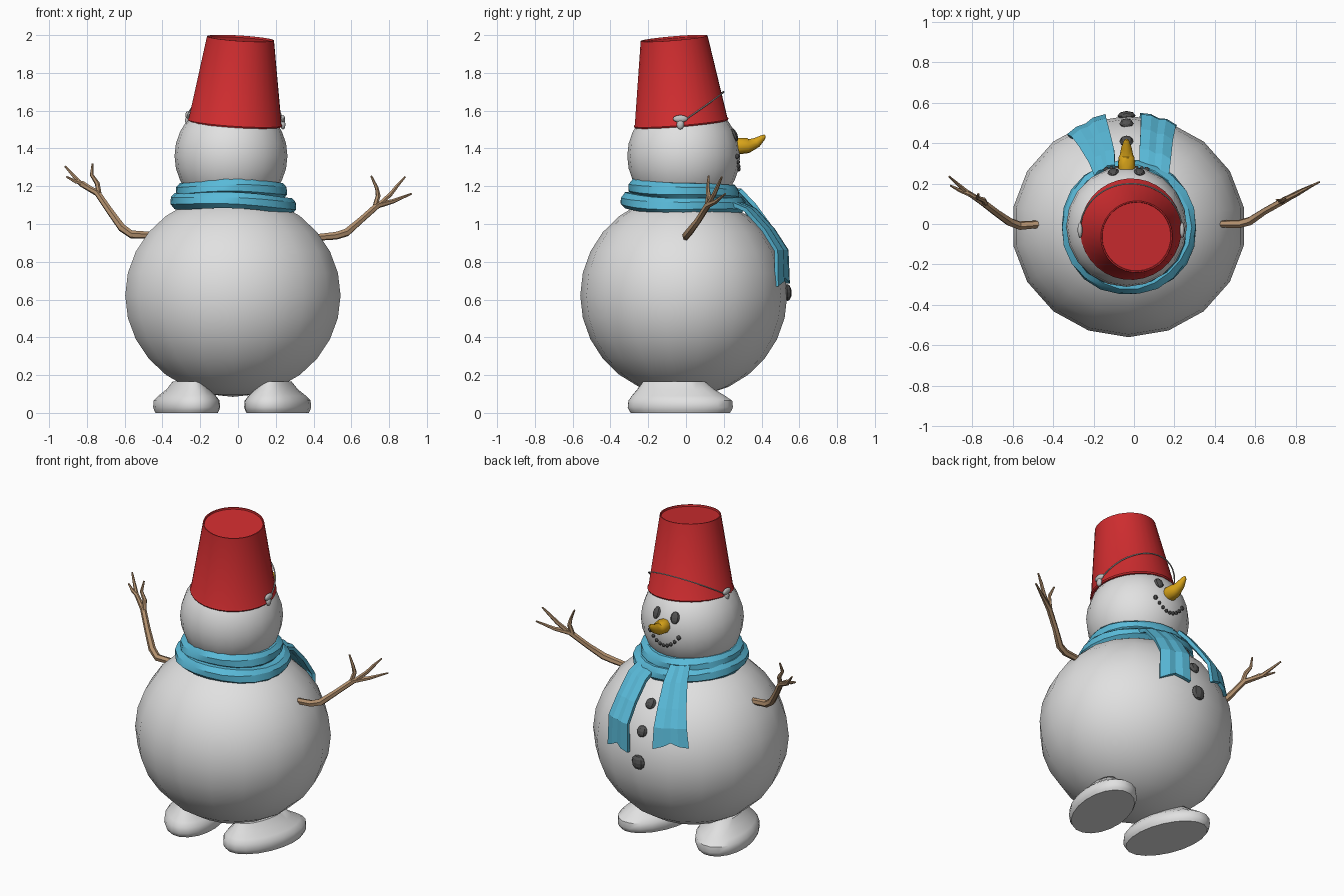
import bpy, bmesh, math
from mathutils import Vector, Matrix

cube = bpy.data.objects.get("Cube")
if cube:
    bpy.data.objects.remove(cube, do_unlink=True)


def material(name, r, g, b):
    m = bpy.data.materials.new(name)
    m.use_nodes = True
    m.diffuse_color = (r, g, b, 1)
    bsdf = m.node_tree.nodes["Principled BSDF"]
    bsdf.inputs["Base Color"].default_value = (r, g, b, 1)
    bsdf.inputs["Roughness"].default_value = 0.7
    return m


SNOW = material("snow_white", 0.75, 0.75, 0.75)
RED = material("bucket_red", 0.63, 0.026, 0.029)
BLUE = material("scarf_blue", 0.10, 0.49, 0.69)
GOLD = material("carrot_gold", 0.69, 0.37, 0.01)
BROWN = material("twig_brown", 0.45, 0.28, 0.155)
COAL = material("coal_grey", 0.085, 0.085, 0.085)
METAL = material("handle_metal", 0.55, 0.55, 0.55)


def finish(bm, name, mat, smooth=None):
    bmesh.ops.recalc_face_normals(bm, faces=bm.faces[:])
    me = bpy.data.meshes.new(name)
    bm.to_mesh(me)
    bm.free()
    ob = bpy.data.objects.new(name, me)
    bpy.context.collection.objects.link(ob)
    me.materials.append(mat)
    if smooth:
        bpy.ops.object.select_all(action='DESELECT')
        ob.select_set(True)
        bpy.context.view_layer.objects.active = ob
        bpy.ops.object.shade_smooth_by_angle(angle=math.radians(smooth))
    return ob


def skin(bm, loops, closed_u=True, closed_v=False):
    """Bridge rows of points into quads."""
    rows = [[bm.verts.new(p) for p in loop] for loop in loops]
    nu, nv = len(rows[0]), len(rows)
    for j in range(nv if closed_v else nv - 1):
        a, b = rows[j], rows[(j + 1) % nv]
        for i in range(nu if closed_u else nu - 1):
            k = (i + 1) % nu
            bm.faces.new((a[i], a[k], b[k], b[i]))
    return rows


def ball(name, centre, radii, mat, seg=16, rings=12, turn=Matrix(), smooth=None):
    bm = bmesh.new()
    bmesh.ops.create_uvsphere(bm, u_segments=seg, v_segments=rings, radius=1)
    m = Matrix.Translation(centre) @ turn @ Matrix.Diagonal((*radii, 1))
    bmesh.ops.transform(bm, matrix=m, verts=bm.verts[:])
    return finish(bm, name, mat, smooth)


def tube(name, pts, radii, mat, sides=6, smooth=None):
    """Tapered round tube along a path."""
    pts = [Vector(p) for p in pts]
    bm = bmesh.new()
    loops = []
    u = (pts[1] - pts[0]).orthogonal()
    for i, p in enumerate(pts):
        d = (pts[min(i + 1, len(pts) - 1)] - pts[max(i - 1, 0)]).normalized()
        u = (u - d * u.dot(d)).normalized()
        v = d.cross(u)
        loops.append([p + radii[i] * (u * math.cos(t) + v * math.sin(t))
                      for t in (math.tau * k / sides for k in range(sides))])
    rows = skin(bm, loops)
    bm.faces.new(rows[0])
    bm.faces.new(rows[-1])
    return finish(bm, name, mat, smooth)


# Body and head
BODY, BODY_R = Vector((-0.027, -0.012, 0.622)), (0.579, 0.548, 0.537)
HEAD, HEAD_R = Vector((-0.037, -0.012, 1.36)), (0.299, 0.299, 0.299)
ball("body", BODY, BODY_R, SNOW, 18, 14, smooth=30)
ball("head", HEAD, HEAD_R, SNOW, 20, 14, smooth=30)

# Feet: stacked ovals (height, half width, half length, y shift), toes turned out
FOOT = [(0.0, 0.157, 0.27, 0), (0.012, 0.163, 0.279, 0), (0.03, 0.169, 0.287, 0), (0.065, 0.166, 0.283, 0),
        (0.09, 0.145, 0.255, -0.01), (0.125, 0.105, 0.21, -0.025), (0.165, 0.075, 0.17, -0.035)]
for side, cx, splay in (("right", -0.272, 14), ("left", 0.21, -14)):
    place = Matrix.Translation((cx, -0.03, 0)) @ Matrix.Rotation(math.radians(splay), 4, 'Z')
    bm = bmesh.new()
    rows = skin(bm, [[place @ Vector((rx * math.cos(t), dy + ry * math.sin(t), z))
                      for t in (math.tau * k / 20 for k in range(20))] for z, rx, ry, dy in FOOT])
    bm.faces.new(rows[0])
    bm.faces.new(rows[-1])
    finish(bm, side + "_foot", SNOW, 45)

# Bucket hat: turned profile, tilted onto the head
base, axis = Vector((-0.016, -0.025, 1.53)), Vector((0.029, -0.038, 0.453))
h = axis.length
tilt = Matrix.Translation(base) @ axis.to_track_quat('Z', 'Y').to_matrix().to_4x4()
PROFILE = [(0.0005, h - 0.03), (0.166, h - 0.03), (0.236, 0.0), (0.248, 0.0), (0.252, 0.008),
           (0.246, 0.016), (0.178, h), (0.172, h), (0.170, h - 0.01), (0.0005, h - 0.01)]
bm = bmesh.new()
skin(bm, [[tilt @ Vector((r * math.cos(t), r * math.sin(t), z))
           for t in (math.tau * k / 32 for k in range(32))] for r, z in PROFILE])
bmesh.ops.remove_doubles(bm, verts=bm.verts[:], dist=0.002)
finish(bm, "bucket_hat", RED, 30)

# Bucket handle and its ears
ends = [Vector((0.238, -0.03, 1.535)), Vector((-0.267, -0.03, 1.555))]
mid, half = (ends[0] + ends[1]) / 2, (ends[0] - ends[1]) / 2
arc = [mid + half * math.cos(t) + Vector((0, 0.23, 0.155)) * math.sin(t)
       for t in (math.pi * k / 20 for k in range(21))]
tube("bucket_handle", arc, [0.004] * 21, METAL, 6, 40)
for side, p in zip(("left", "right"), ends):
    ball(side + "_handle_ear", p + Vector((0, 0, 0.022)), (0.012, 0.04, 0.02), METAL, 10, 6, smooth=60)
    ball(side + "_handle_pin", p - Vector((0, 0, 0.008)), (0.014, 0.02, 0.027), METAL, 10, 6, smooth=60)

# Scarf wraps: a folded section swept around the neck (inset, height)
FOLD = [(-0.13, -0.8), (-0.03, -1.0), (0.0, -0.45), (-0.004, 0.35), (-0.03, 0.9), (-0.13, 1.0)]


def wrap(name, cx, cy, cz, radius, height, tip_x, tip_y):
    loops = []
    for k in range(22):
        a = math.tau * k / 22
        zc = cz + tip_x * math.cos(a) + tip_y * math.sin(a) + 0.004 * math.sin(3 * a)
        loop = []
        for i, (dr, dz) in enumerate(FOLD):
            r = radius + dr + 0.005 * math.sin(4 * a + i * 2)
            loop.append((cx + r * math.cos(a), cy + r * math.sin(a),
                         zc + height * dz * (1 + 0.1 * math.sin(2 * a + i))))
        loops.append(loop)
    bm = bmesh.new()
    skin(bm, loops, True, True)
    finish(bm, name, BLUE, 25)


wrap("scarf_upper_wrap", -0.035, -0.012, 1.178, 0.298, 0.046, 0.0, -0.012)
wrap("scarf_lower_wrap", -0.025, -0.015, 1.113, 0.336, 0.045, -0.014, -0.008)


# Scarf tails: pleated strips with a notched hem
def tail(name, path, across, widths):
    across = Vector(across).normalized()
    out = Vector((-across.y, across.x, 0))
    loops = []
    for p, w in zip(path, widths):
        loops.append([Vector(p) + across * (s * w) + out * pleat for s, pleat in
                      ((-1, -0.006), (-0.45, 0.005), (0.0, -0.002), (0.4, 0.007), (1, -0.006))])
    for q, dz in zip(loops[-1], (0.0, 0.012, 0.03, 0.01, -0.015)):
        q.z += dz
    bm = bmesh.new()
    skin(bm, loops, False)
    mod = finish(bm, name, BLUE).modifiers.new("thickness", 'SOLIDIFY')
    mod.thickness = 0.022
    mod.offset = 0


tail("scarf_left_tail", [(0.10, 0.26, 1.11), (0.105, 0.345, 1.075), (0.112, 0.44, 0.97), (0.12, 0.51, 0.86),
                         (0.12, 0.515, 0.685)], (0.18, -0.06, 0), (0.075, 0.08, 0.082, 0.088, 0.094))
tail("scarf_right_tail", [(-0.145, 0.265, 1.18), (-0.16, 0.335, 1.10), (-0.195, 0.42, 0.975), (-0.222, 0.475, 0.88),
                          (-0.235, 0.49, 0.765)], (0.19, 0.10, 0), (0.055, 0.068, 0.083, 0.095, 0.105))

# Carrot nose, bending upward
tube("carrot_nose", [(-0.037, 0.25, 1.41), (-0.037, 0.285, 1.413), (-0.037, 0.33, 1.415), (-0.037, 0.342, 1.418),
                     (-0.037, 0.375, 1.432), (-0.037, 0.41, 1.46), (-0.037, 0.418, 1.47)],
     [0.04, 0.044, 0.04, 0.033, 0.027, 0.014, 0.005], GOLD, 10, 40)


# Coal pieces pressed onto a rounded surface
def coal(name, centre, radii, x, z, size):
    dx, dz = (x - centre.x) / radii[0], (z - centre.z) / radii[2]
    p = Vector((x, centre.y + radii[1] * math.sqrt(1 - dx * dx - dz * dz), z))
    turn = (p - centre).to_track_quat('Y', 'Z').to_matrix().to_4x4()
    ball(name, p, size, COAL, 8, 6, turn)


for side, x in (("right", -0.103), ("left", 0.027)):
    coal(side + "_eye", HEAD, HEAD_R, x, 1.472, (0.028, 0.014, 0.037))
for k in range(9):
    t = (k - 4) / 4
    s = 0.014 if abs(t) == 1 else 0.011
    coal("mouth_coal_%d" % (k + 1), HEAD, HEAD_R, -0.037 + 0.1 * t, 1.288 + 0.07 * t * t, (s, s, s))
for k, (z, r) in enumerate(((0.965, 0.034), (0.82, 0.035), (0.637, 0.045))):
    coal("button_%d" % (k + 1), BODY, BODY_R, -0.037, z, (r, 0.024, r))

# Twig arms
tube("left_arm", [(0.41, 0, 0.928), (0.52, 0, 0.938), (0.575, 0.015, 0.955), (0.65, 0.065, 1.02), (0.74, 0.115, 1.10),
                  (0.82, 0.16, 1.12), (0.918, 0.208, 1.16)],
     [0.018, 0.021, 0.022, 0.018, 0.018, 0.012, 0.005], BROWN, 6, 30)
tube("left_upper_twig", [(0.74, 0.115, 1.095), (0.81, 0.15, 1.16), (0.845, 0.17, 1.205), (0.885, 0.19, 1.25)],
     [0.014, 0.012, 0.010, 0.005], BROWN)
tube("left_inner_twig", [(0.725, 0.11, 1.09), (0.742, 0.12, 1.15), (0.735, 0.115, 1.19), (0.705, 0.12, 1.255)],
     [0.014, 0.013, 0.010, 0.005], BROWN)
tube("right_arm", [(-0.455, 0, 0.94), (-0.565, -0.008, 0.945), (-0.615, 0.01, 0.98), (-0.68, 0.055, 1.07),
                   (-0.745, 0.105, 1.165), (-0.83, 0.16, 1.21), (-0.915, 0.235, 1.305)],
     [0.019, 0.022, 0.022, 0.019, 0.018, 0.013, 0.005], BROWN, 6, 30)
tube("right_outer_twig", [(-0.745, 0.105, 1.165), (-0.82, 0.15, 1.215), (-0.86, 0.165, 1.225), (-0.908, 0.19, 1.25)],
     [0.013, 0.012, 0.010, 0.005], BROWN)
tube("right_inner_twig", [(-0.735, 0.10, 1.155), (-0.745, 0.12, 1.215), (-0.775, 0.13, 1.26), (-0.77, 0.15, 1.32)],
     [0.014, 0.013, 0.010, 0.005], BROWN)
